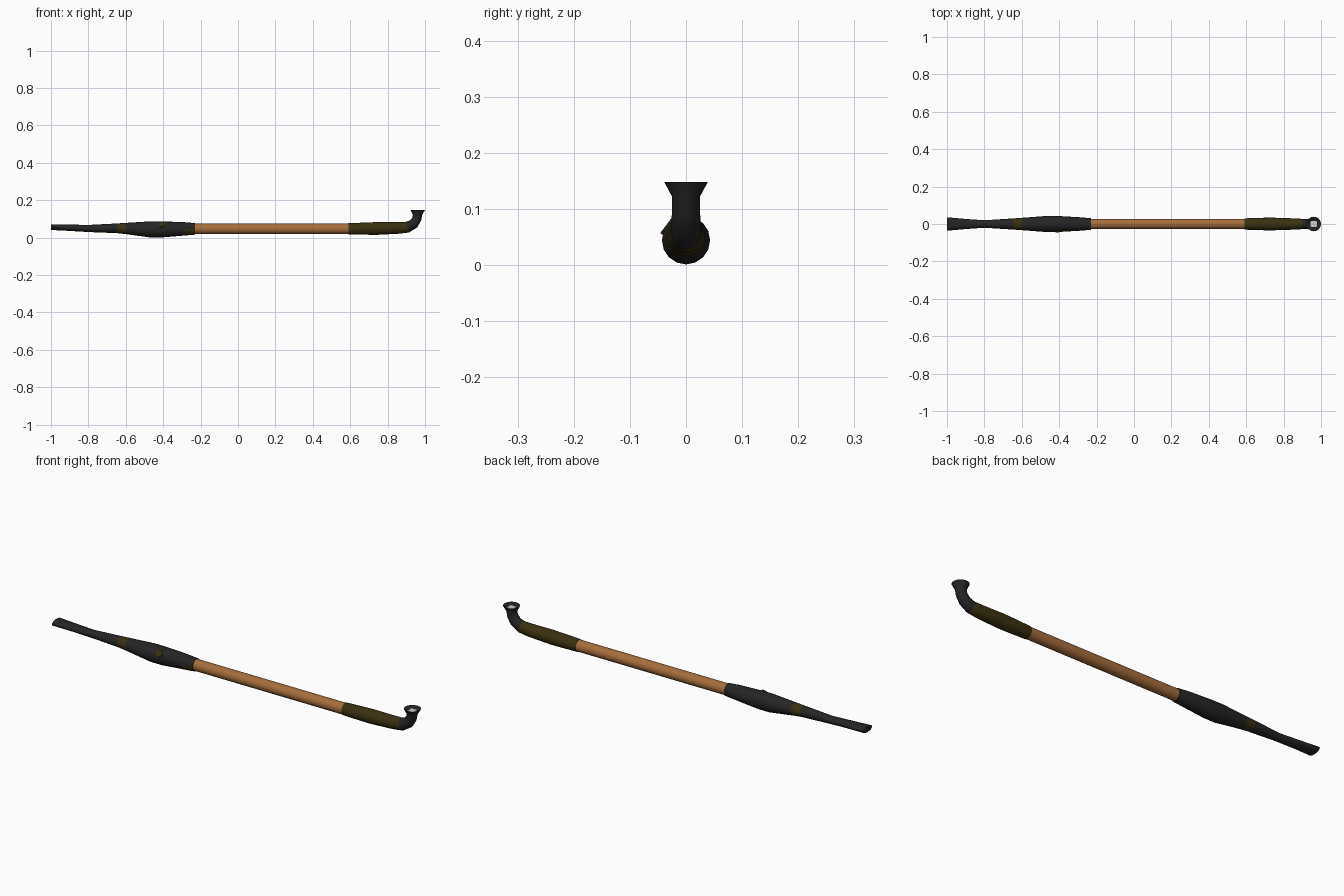
import bpy, bmesh, math
from mathutils import Vector

if "Cube" in bpy.data.objects:
    bpy.data.objects.remove(bpy.data.objects["Cube"])

N = 16


def material(name, rgb):
    m = bpy.data.materials.new(name)
    m.diffuse_color = (*rgb, 1)
    m.use_nodes = True
    m.node_tree.nodes["Principled BSDF"].inputs["Base Color"].default_value = m.diffuse_color
    return m


BLACK = material("black_metal", (0.018, 0.018, 0.019))
OLIVE = material("dark_bronze", (0.043, 0.030, 0.005))
WOOD = material("brown_wood", (0.38, 0.155, 0.045))
ASH = material("pale_ash", (0.62, 0.62, 0.62))


def loft(name, sections, mats, rule=None, caps=(True, True)):
    """Skin rings given as (x, z, half width in y, half height, tilt in degrees)."""
    bm = bmesh.new()
    rings = []
    for x, z, ry, rz, tilt in sections:
        t = math.radians(tilt)
        up = Vector((-math.sin(t), 0, math.cos(t)))
        ring = []
        for i in range(N):
            a = 2 * math.pi * i / N
            ring.append(bm.verts.new(Vector((x, ry * math.cos(a), z)) + up * rz * math.sin(a)))
        rings.append(ring)
    for k, (a, b) in enumerate(zip(rings, rings[1:])):
        for i in range(N):
            j = (i + 1) % N
            f = bm.faces.new((a[i], a[j], b[j], b[i]))
            if rule:
                f.material_index = rule(k, f.calc_center_median())
    if caps[0]:
        bm.faces.new(rings[0][::-1])
    if caps[1]:
        bm.faces.new(rings[-1])
    bmesh.ops.recalc_face_normals(bm, faces=bm.faces)
    return finish(name, bm, mats)


def finish(name, bm, mats):
    me = bpy.data.meshes.new(name)
    bm.to_mesh(me)
    bm.free()
    for m in mats:
        me.materials.append(m)
    ob = bpy.data.objects.new(name, me)
    bpy.context.collection.objects.link(ob)
    bpy.ops.object.select_all(action='DESELECT')
    ob.select_set(True)
    bpy.context.view_layer.objects.active = ob
    bpy.ops.object.shade_smooth_by_angle(angle=math.radians(35))
    return ob


# Mouthpiece: flat flared tip, narrow waist, swollen grip, with bronze patches
def mouth_colour(k, c):
    band = k == 3
    patch = k == 7 and c.y < 0 and c.z < 0.045
    return 1 if band or patch else 0


loft("mouthpiece", [
    (-1.0, .056, .036, .015, 0), (-.9, .053, .027, .017, 0),
    (-.8, .049, .020, .019, 0), (-.645, .050, .030, .026, 0),
    (-.60, .049, .033, .030, 0), (-.47, .044, .043, .043, 0),
    (-.41, .044, .043, .043, 0), (-.29, .047, .036, .036, 0),
    (-.23, .047, .031, .031, 0)], [BLACK, OLIVE], mouth_colour)

# Wooden stem
loft("stem", [(-.24, .047, .028, .028, 0), (.60, .047, .028, .028, 0)], [WOOD])

# Bowl end: bronze sleeve bending into a black neck and a flared cup with inner wall
loft("bowl", [
    (.59, .047, .030, .030, 0), (.66, .048, .033, .032, 0),
    (.74, .049, .034, .034, 0), (.86, .052, .030, .031, 4),
    (.905, .056, .027, .030, 18), (.938, .073, .026, .027, 48),
    (.955, .098, .025, .025, 75), (.960, .122, .025, .025, 90),
    (.961, .148, .039, .039, 90), (.961, .147, .034, .034, 90),
    (.961, .136, .022, .022, 90)],
    [OLIVE, BLACK], lambda k, c: 0 if k < 4 else 1)

# Pale square filling in the cup
bm = bmesh.new()
bmesh.ops.create_cube(bm, size=1)
for v in bm.verts:
    v.co = (.961 + v.co.x * .034, v.co.y * .034, .137 + v.co.z * .006)
finish("bowl_filling", bm, [ASH])

# Bronze dot on the front of the grip
bm = bmesh.new()
bmesh.ops.create_cone(bm, cap_ends=True, segments=12, radius1=.017, radius2=.017, depth=.009)
dot = finish("grip_dot", bm, [OLIVE])
n = Vector((0, -.8, .6))
dot.location = Vector((-.41, 0, .044)) + n * .040
dot.rotation_euler = n.to_track_quat('Z', 'Y').to_euler()
